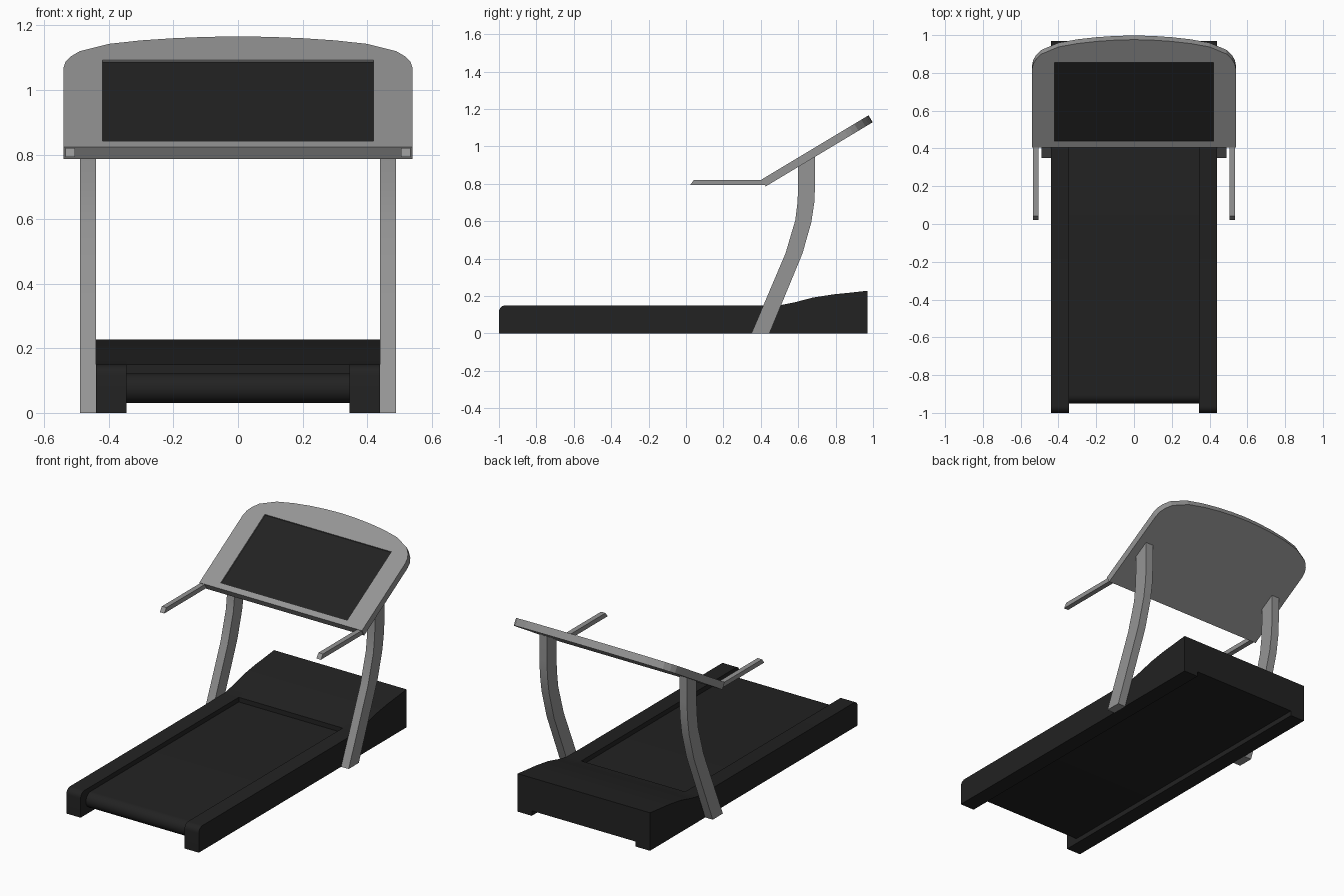
import bpy, bmesh, math
from mathutils import Matrix

if "Cube" in bpy.data.objects:
    bpy.data.objects.remove(bpy.data.objects["Cube"])


def material(name, v):
    m = bpy.data.materials.new(name)
    m.diffuse_color = (v, v, v, 1)
    m.use_nodes = True
    m.node_tree.nodes["Principled BSDF"].inputs["Base Color"].default_value = m.diffuse_color
    return m


DARK = material("charcoal plastic", 0.016)
GREY = material("grey metal", 0.30)


def prism(name, pts, x0, x1, mat, smooth=False):
    """Extrude a (y, z) profile from x0 to x1."""
    bm = bmesh.new()
    face = bm.faces.new([bm.verts.new((x0, y, z)) for y, z in pts])
    ext = bmesh.ops.extrude_face_region(bm, geom=[face])
    for v in ext["geom"]:
        if isinstance(v, bmesh.types.BMVert):
            v.co.x = x1
    bmesh.ops.recalc_face_normals(bm, faces=bm.faces)
    me = bpy.data.meshes.new(name)
    bm.to_mesh(me)
    bm.free()
    me.materials.append(mat)
    ob = bpy.data.objects.new(name, me)
    bpy.context.collection.objects.link(ob)
    if smooth:
        bpy.ops.object.select_all(action='DESELECT')
        ob.select_set(True)
        bpy.context.view_layer.objects.active = ob
        bpy.ops.object.shade_smooth_by_angle(angle=math.radians(40))
    return ob


def mirror(ob):
    ob.modifiers.new("mirror", 'MIRROR')
    return ob


# Side rails: rounded front end, rising into the motor hood at the back
hood_top = [(0.97, 0.228), (0.88, 0.218), (0.79, 0.209), (0.68, 0.192),
            (0.58, 0.166), (0.50, 0.15)]
r = 0.035
nose = [(-1 + r - r * math.sin(a), 0.15 - r + r * math.cos(a))
        for a in [math.radians(d) for d in range(0, 91, 15)]]
mirror(prism("side_rail", [(0.97, 0)] + hood_top + nose + [(-1, 0)],
             0.345, 0.44, DARK, True))

# Motor hood between the rails
prism("motor_hood", [(0.50, 0.03), (0.97, 0.03)] + hood_top, -0.345, 0.345, DARK, True)

# Running belt with a rounded roller end
rb = 0.046
roller = [(-0.95 + rb - rb * math.sin(a), 0.076 + rb * math.cos(a))
          for a in [math.radians(d) for d in range(0, 181, 15)]]
prism("running_belt", [(0.51, 0.03), (0.51, 0.122)] + roller, -0.345, 0.345, DARK, True)

# Bent uprights
post = [(0.35, 0), (0.446, 0), (0.623, 0.428), (0.67, 0.594), (0.686, 0.70), (0.69, 0.79),
        (0.69, 0.96), (0.60, 0.906), (0.60, 0.79), (0.596, 0.70), (0.584, 0.604), (0.532, 0.428)]
mirror(prism("upright", post, 0.44, 0.49, GREY, True))

# Handlebars with slanted front ends
mirror(prism("handlebar", [(0.022, 0.793), (0.042, 0.82), (0.43, 0.82), (0.43, 0.793)],
             0.505, 0.535, GREY))

# Tilted console with an arched top; panel frame: x across, y up the slope, z outward
tilt = Matrix.Translation((0, 0.404, 0.823)) @ Matrix.Rotation(math.radians(30.95), 4, 'X')
half = [(0.54, 0), (0.54, 0.48), (0.534, 0.515), (0.518, 0.546), (0.49, 0.578),
        (0.40, 0.622), (0.30, 0.643), (0.20, 0.656), (0.10, 0.664)]
outline = half + [(0, 0.667)] + [(-x, u) for x, u in reversed(half)]
bm = bmesh.new()
face = bm.faces.new([bm.verts.new((x, u, 0)) for x, u in outline])
ext = bmesh.ops.extrude_face_region(bm, geom=[face])
for v in ext["geom"]:
    if isinstance(v, bmesh.types.BMVert):
        v.co.z = -0.043
bmesh.ops.recalc_face_normals(bm, faces=bm.faces)
me = bpy.data.meshes.new("console")
bm.to_mesh(me)
bm.free()
me.materials.append(GREY)
console = bpy.data.objects.new("console", me)
console.matrix_world = tilt
bpy.context.collection.objects.link(console)


def panel_box(name, z0, z1, mat):
    """Box the size of the screen, in the console's tilted frame."""
    bm = bmesh.new()
    size = Matrix.Diagonal((0.84, 0.488, z1 - z0, 1))
    bmesh.ops.create_cube(bm, size=1,
                          matrix=Matrix.Translation((0, 0.281, (z0 + z1) / 2)) @ size)
    me = bpy.data.meshes.new(name)
    bm.to_mesh(me)
    bm.free()
    me.materials.append(mat)
    ob = bpy.data.objects.new(name, me)
    ob.matrix_world = tilt
    bpy.context.collection.objects.link(ob)
    return ob


# Recess for the screen, cut and then filled with a thin dark plate
cutter = panel_box("screen_cutter", -0.012, 0.02, GREY)
cut = console.modifiers.new("recess", 'BOOLEAN')
cut.operation = 'DIFFERENCE'
cut.solver = 'EXACT'
cut.object = cutter
bpy.context.view_layer.objects.active = console
bpy.ops.object.modifier_apply(modifier="recess")
bpy.data.objects.remove(cutter)
panel_box("screen", -0.014, -0.008, DARK)
